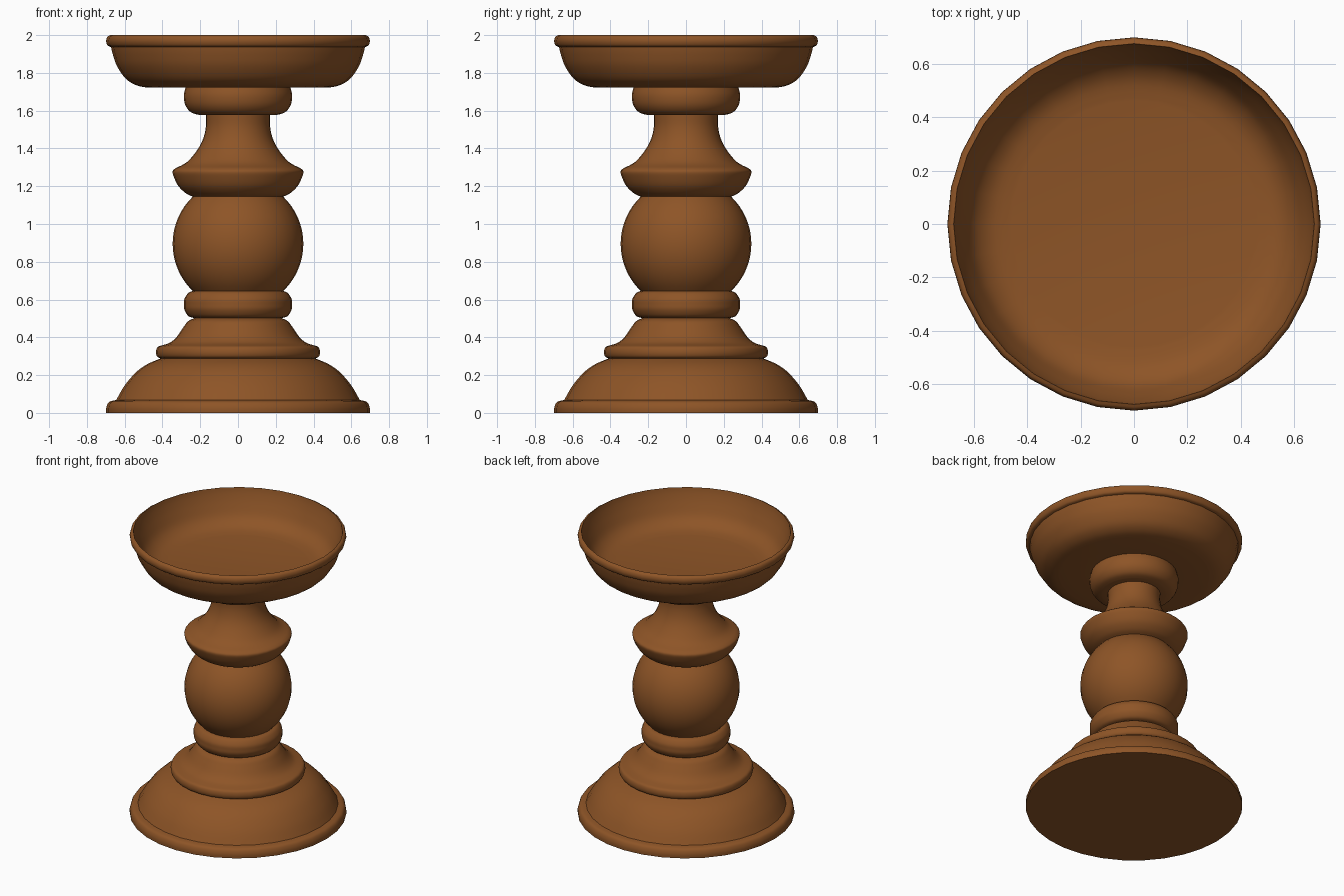
import bpy, bmesh, math

if "Cube" in bpy.data.objects:
    bpy.data.objects.remove(bpy.data.objects["Cube"])

SIDES = 32

mat = bpy.data.materials.new("brown_wood")
mat.diffuse_color = (0.27, 0.09, 0.02, 1)
mat.use_nodes = True
mat.node_tree.nodes["Principled BSDF"].inputs["Base Color"].default_value = mat.diffuse_color


def curve(pts, n=4):
    """Smooth curve through the given (radius, height) points."""
    out = []
    p = [pts[0]] + pts + [pts[-1]]
    for i in range(1, len(p) - 2):
        a, b, c, d = p[i - 1:i + 3]
        for k in range(n):
            t = k / n
            out.append(tuple(0.5 * (2 * b[j] + (c[j] - a[j]) * t
                       + (2 * a[j] - 5 * b[j] + 4 * c[j] - d[j]) * t * t
                       + (3 * b[j] - a[j] - 3 * c[j] + d[j]) * t ** 3) for j in (0, 1)))
    return out + [pts[-1]]


def turn(name, *sections):
    """Lathe a part from profile sections that meet at sharp corners."""
    prof = []
    for s in sections:
        for q in s:
            if not prof or math.dist(prof[-1], q) > 1e-4:
                prof.append(q)
    bm = bmesh.new()
    vs = [bm.verts.new((r, 0, z)) for r, z in prof]
    es = [bm.edges.new(e) for e in zip(vs, vs[1:])]
    bmesh.ops.spin(bm, geom=vs + es, cent=(0, 0, 0), axis=(0, 0, 1),
                   angle=2 * math.pi, steps=SIDES, use_merge=False)
    bmesh.ops.remove_doubles(bm, verts=bm.verts, dist=1e-4)
    bmesh.ops.recalc_face_normals(bm, faces=bm.faces)
    # open shells: make sure the normals point away from the axis
    f = max(bm.faces, key=lambda f: f.calc_center_median().xy.length)
    c = f.calc_center_median()
    if f.normal.x * c.x + f.normal.y * c.y < 0:
        bmesh.ops.reverse_faces(bm, faces=bm.faces)
    me = bpy.data.meshes.new(name)
    bm.to_mesh(me)
    bm.free()
    me.materials.append(mat)
    ob = bpy.data.objects.new(name, me)
    bpy.context.collection.objects.link(ob)
    bpy.ops.object.select_all(action='DESELECT')
    ob.select_set(True)
    bpy.context.view_layer.objects.active = ob
    bpy.ops.object.shade_smooth_by_angle(angle=math.radians(32))


# foot: rim and dome
turn("foot",
     [(0, 0), (0.698, 0)],
     curve([(0.698, 0), (0.697, 0.03), (0.682, 0.058), (0.645, 0.068)]),
     curve([(0.645, 0.068), (0.60, 0.145), (0.54, 0.215), (0.48, 0.258), (0.41, 0.288)]))

# lower ring and flared neck
turn("lower_moulding",
     curve([(0.41, 0.288), (0.428, 0.298), (0.434, 0.322), (0.426, 0.348), (0.40, 0.358)]),
     curve([(0.40, 0.358), (0.36, 0.372), (0.325, 0.402), (0.29, 0.452), (0.265, 0.485), (0.23, 0.502)]))

# rounded ring under the ball
turn("lower_ring",
     curve([(0.23, 0.502), (0.262, 0.512), (0.283, 0.545), (0.286, 0.575),
            (0.283, 0.605), (0.262, 0.636), (0.235, 0.646)]))

# ball
half = math.asin(0.25 / 0.346)
turn("ball",
     [(0.346 * math.cos(a), 0.895 + 0.346 * math.sin(a))
      for a in (half * (i / 8 - 1) for i in range(17))])

# upper cup and tapering neck
turn("upper_moulding",
     curve([(0.239, 1.145), (0.275, 1.162), (0.315, 1.2), (0.34, 1.25), (0.346, 1.28), (0.328, 1.297)]),
     curve([(0.328, 1.297), (0.27, 1.328), (0.217, 1.39), (0.185, 1.45), (0.17, 1.515), (0.17, 1.577)]))

# collar under the dish
turn("collar",
     [(0.17, 1.577)],
     curve([(0.205, 1.577), (0.25, 1.592), (0.279, 1.63), (0.287, 1.68), (0.278, 1.722)]))

# dish: underside, rim and hollow
turn("dish",
     [(0.278, 1.722)],
     curve([(0.48, 1.722), (0.54, 1.735), (0.595, 1.77), (0.64, 1.835), (0.662, 1.895), (0.672, 1.937)]),
     curve([(0.672, 1.937), (0.69, 1.945), (0.698, 1.968), (0.692, 1.99), (0.675, 2.0)]),
     curve([(0.675, 2.0), (0.665, 1.96), (0.64, 1.895), (0.60, 1.82), (0.54, 1.775), (0.46, 1.758)]),
     [(0, 1.758)])
